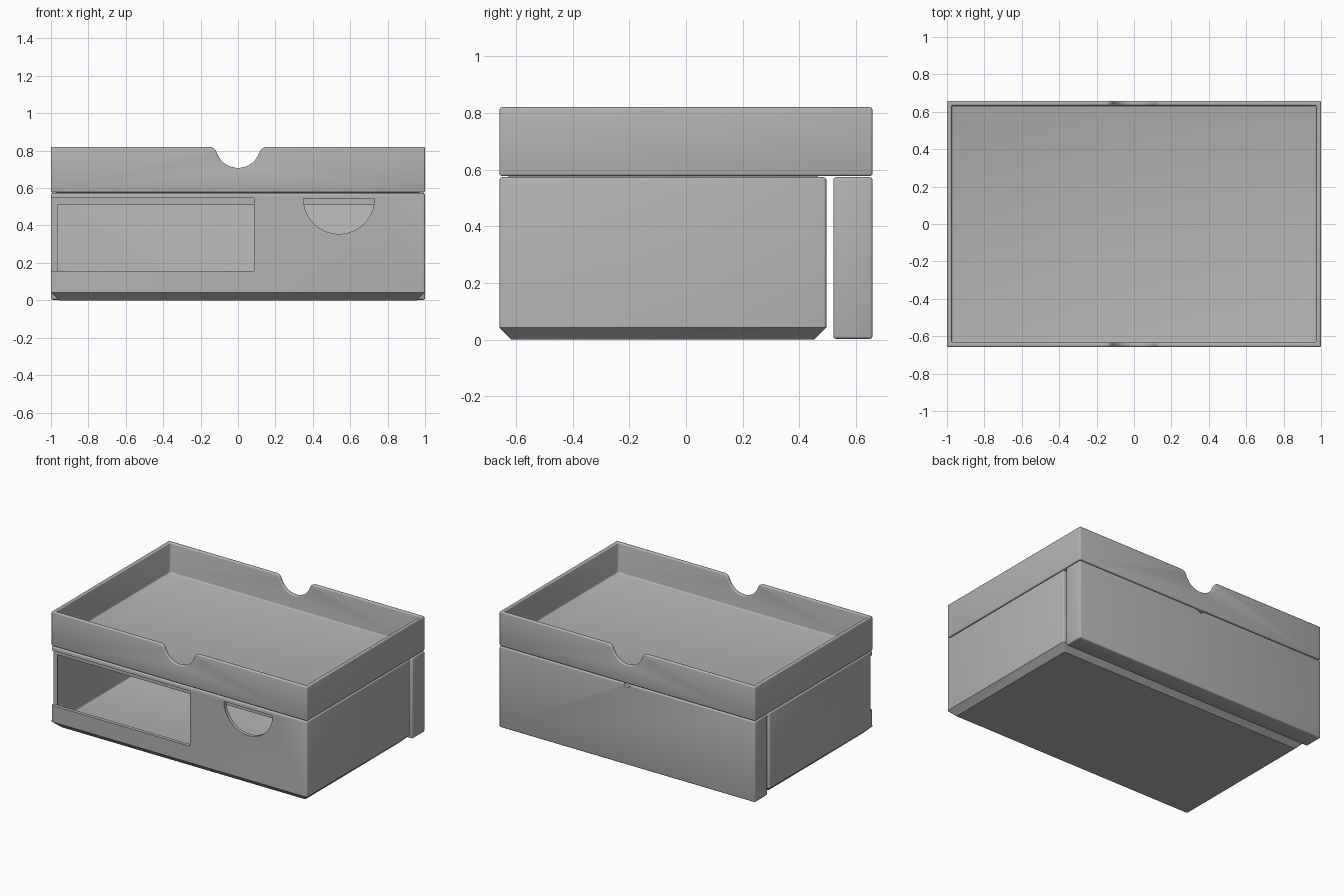
import bpy, bmesh, math

if "Cube" in bpy.data.objects:
    bpy.data.objects.remove(bpy.data.objects["Cube"], do_unlink=True)

grey = bpy.data.materials.new("plain grey")
grey.use_nodes = True
grey.diffuse_color = (0.45, 0.45, 0.45, 1)
grey.node_tree.nodes["Principled BSDF"].inputs["Base Color"].default_value = grey.diffuse_color

HX, HY = 1.0, 0.658      # half width and half depth
WALL = 0.025
SEAM, TOP = 0.577, 0.82  # underside and rim of the tray


def finish(name, bm):
    bmesh.ops.recalc_face_normals(bm, faces=bm.faces)
    mesh = bpy.data.meshes.new(name)
    bm.to_mesh(mesh)
    bm.free()
    mesh.materials.append(grey)
    obj = bpy.data.objects.new(name, mesh)
    bpy.context.collection.objects.link(obj)
    return obj


def block(name, x, y, z, chamfer=0):
    """Box from ranges, with an optional 45 degree chamfer round its foot."""
    bm = bmesh.new()
    levels = [(z[0], chamfer), (z[0] + chamfer, 0), (z[1], 0)] if chamfer else [(z[0], 0), (z[1], 0)]
    rings = []
    for h, c in levels:
        corners = [(x[0] + c, y[0] + c), (x[1] - c, y[0] + c), (x[1] - c, y[1] - c), (x[0] + c, y[1] - c)]
        rings.append([bm.verts.new((px, py, h)) for px, py in corners])
    for low, high in zip(rings, rings[1:]):
        for i in range(4):
            j = (i + 1) % 4
            bm.faces.new((low[i], low[j], high[j], high[i]))
    bm.faces.new(rings[0])
    bm.faces.new(rings[-1])
    return finish(name, bm)


def prism(name, outline, y0, y1):
    """Outline in x and z, extruded along y."""
    bm = bmesh.new()
    face = bm.faces.new([bm.verts.new((x, y0, z)) for x, z in outline])
    out = bmesh.ops.extrude_face_region(bm, geom=[face])
    verts = [v for v in out["geom"] if isinstance(v, bmesh.types.BMVert)]
    bmesh.ops.translate(bm, verts=verts, vec=(0, y1 - y0, 0))
    return finish(name, bm)


def arc(cx, cz, r, start, end, n):
    angles = [math.radians(start + (end - start) * i / n) for i in range(n + 1)]
    return [(cx + r * math.cos(a), cz + r * math.sin(a)) for a in angles]


def apply(obj, mod):
    bpy.context.view_layer.objects.active = obj
    bpy.ops.object.modifier_apply(modifier=mod.name)


def combine(obj, tool, operation="DIFFERENCE"):
    mod = obj.modifiers.new("combine", "BOOLEAN")
    mod.operation = operation
    mod.solver = "EXACT"
    mod.object = tool
    apply(obj, mod)
    bpy.data.objects.remove(tool, do_unlink=True)


def soften(obj, width):
    mod = obj.modifiers.new("soften", "BEVEL")
    mod.width = width
    mod.segments = 3
    mod.limit_method = "ANGLE"
    mod.angle_limit = math.radians(50)
    apply(obj, mod)


def smooth(obj):
    bpy.ops.object.select_all(action="DESELECT")
    obj.select_set(True)
    bpy.context.view_layer.objects.active = obj
    bpy.ops.object.shade_smooth_by_angle(angle=math.radians(32))


def open_box(name, y, z, floor, chamfer=0):
    box = block(name, (-HX, HX), y, z, chamfer)
    combine(box, block("cutter", (-HX + WALL, HX - WALL), (y[0] + WALL, y[1] - WALL), (floor, z[1] + 0.1)))
    return box


# Top tray with a finger notch through the front and back walls
tray = open_box("tray", (-HY, HY), (SEAM, TOP), SEAM + 0.03)
right_half = arc(0, 0.828, 0.12, 270, 340, 14) + arc(0.153, TOP - 0.04, 0.04, 165, 90, 6)
right_half += [(0.153, TOP + 0.1)]
left_half = [(-x, z) for x, z in reversed(right_half[1:])]
combine(tray, prism("cutter", right_half + left_half, -1, 1))
soften(tray, 0.009)

# Locating lip under the tray
gap = WALL + 0.005
lip = block("tray_lip", (-HX + gap, HX - gap), (-HY + gap, 0.495 - gap), (0.51, SEAM + 0.005))
inner = gap + WALL
combine(lip, block("cutter", (-HX + inner, HX - inner), (-HY + inner, 0.495 - inner), (0.4, SEAM - 0.001)))

# Main box with a chamfered foot, corner window and half-round finger hole
body = open_box("main_box", (-HY, 0.495), (0, 0.573), 0.034, 0.042)
soften(body, 0.009)
combine(body, block("cutter", (-1.2, 0.085), (-1, -HY + WALL), (0.158, 0.547)))
combine(body, prism("cutter", arc(0.54, 0.545, 0.19, 180, 360, 32), -1, -HY + 0.1))

# Separate narrow box at the back with a tiny notch in its rim
rear = open_box("rear_box", (0.52, HY), (0.003, 0.573), 0.034)
soften(rear, 0.009)
combine(rear, prism("cutter", arc(0, 0.575, 0.025, 180, 360, 12), HY - 0.05, 1))

for part in (tray, lip, body, rear):
    smooth(part)
